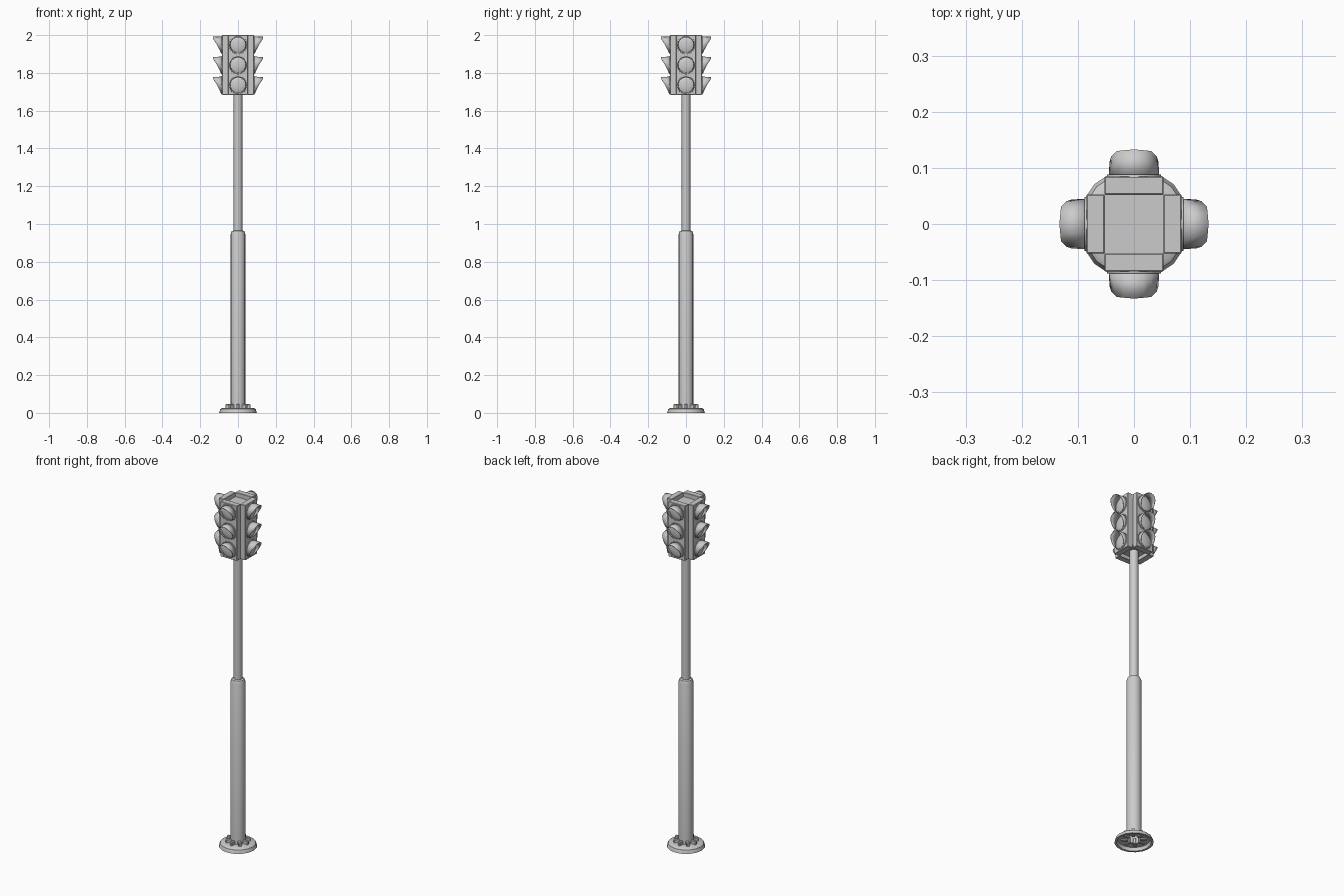
import bpy, bmesh, math
from mathutils import Matrix, Vector

if "Cube" in bpy.data.objects:
    bpy.data.objects.remove(bpy.data.objects["Cube"])


def make(name, bm, smooth=True):
    bmesh.ops.recalc_face_normals(bm, faces=bm.faces)
    me = bpy.data.meshes.new(name)
    bm.to_mesh(me)
    bm.free()
    ob = bpy.data.objects.new(name, me)
    bpy.context.collection.objects.link(ob)
    if smooth:
        bpy.ops.object.select_all(action='DESELECT')
        ob.select_set(True)
        bpy.context.view_layer.objects.active = ob
        bpy.ops.object.shade_smooth_by_angle(angle=math.radians(35))
    return ob


def lathe(name, profile, n=16, mat=Matrix()):
    """Turn (radius, height) points about z; radius 0 closes to a point."""
    bm = bmesh.new()
    rings = []
    for r, z in profile:
        if r == 0:
            rings.append([bm.verts.new(mat @ Vector((0, 0, z)))] * n)
        else:
            rings.append([bm.verts.new(mat @ Vector((r * math.cos(2 * math.pi * i / n),
                          r * math.sin(2 * math.pi * i / n), z))) for i in range(n)])
    for a, b in zip(rings, rings[1:]):
        for i in range(n):
            j = (i + 1) % n
            bm.faces.new(list(dict.fromkeys((a[i], a[j], b[j], b[i]))))
    return make(name, bm)


def box(name, x, y, z, mat=Matrix(), bevel=0.0):
    bm = bmesh.new()
    bmesh.ops.create_cube(bm, size=1)
    for v in bm.verts:
        v.co = Vector((x[0] + (v.co.x + .5) * (x[1] - x[0]),
                       y[0] + (v.co.y + .5) * (y[1] - y[0]),
                       z[0] + (v.co.z + .5) * (z[1] - z[0])))
    if bevel:
        bmesh.ops.bevel(bm, geom=bm.edges[:], offset=bevel, segments=1, affect='EDGES')
    bm.transform(mat)
    return make(name, bm, False)


def visor(name, mat, n=16, r=0.045):
    """Hood whose length shrinks from the top of the ring to the bottom."""
    keys = [(0, .047), (45, .044), (90, .025), (135, .009), (180, .003)]
    bm = bmesh.new()
    back, tip = [], []
    for i in range(n):
        a = 360 * i / n
        d = min(a, 360 - a)
        for (d0, l0), (d1, l1) in zip(keys, keys[1:]):
            if d0 <= d <= d1:
                length = l0 + (l1 - l0) * (d - d0) / (d1 - d0)
        t = math.radians(a)
        x, z = r * math.sin(t), r * math.cos(t)
        back.append(bm.verts.new(mat @ Vector((x, -0.084, z))))
        tip.append(bm.verts.new(mat @ Vector((x * .97, -0.086 - length, z * .97))))
    for i in range(n):
        j = (i + 1) % n
        bm.faces.new((back[i], back[j], tip[j], tip[i]))
    ob = make(name, bm)
    mod = ob.modifiers.new("thickness", 'SOLIDIFY')
    mod.thickness = 0.003


# base flange, hollow underneath
lathe("base_flange", [(.088, 0), (.1, 0), (.094, .02), (.085, .026), (.038, .026),
                      (.038, .02), (.083, .018), (.088, 0)])

# gussets around the foot of the pole
for k in range(8):
    rot = Matrix.Rotation(k * math.pi / 4, 4, 'Z')
    box(f"base_gusset_{k}", (.03, .066), (-.008, .008), (.012, .046), rot, .003)

# pole: thick lower sleeve, collar and thin upper tube
lathe("pole_sleeve", [(.039, .015), (.039, .945), (.033, .962), (.023, .966)])
lathe("upper_pole", [(.023, .95), (.023, 1.72)])

# signal head: recessed core and four identical faces
box("head_core", (-.053, .053), (-.053, .053), (1.705, 1.975))
for k, side in enumerate(("front", "right", "back", "left")):
    rot = Matrix.Rotation(k * math.pi / 2, 4, 'Z')
    box(f"{side}_housing", (-.053, .053), (-.085, -.052), (1.684, 2.0), rot, .002)
    for lamp, z in (("top", 1.948), ("middle", 1.841), ("bottom", 1.735)):
        place = rot @ Matrix.Translation((0, 0, z))
        outward = place @ Matrix.Rotation(math.pi / 2, 4, 'X')
        visor(f"{side}_{lamp}_visor", place)
        lathe(f"{side}_{lamp}_rim", [(.049, .083), (.048, .088), (.043, .088), (.041, .084)],
              16, outward)
        lathe(f"{side}_{lamp}_lens", [(.043, .085), (.034, .089), (.018, .092), (0, .093)],
              16, outward)
